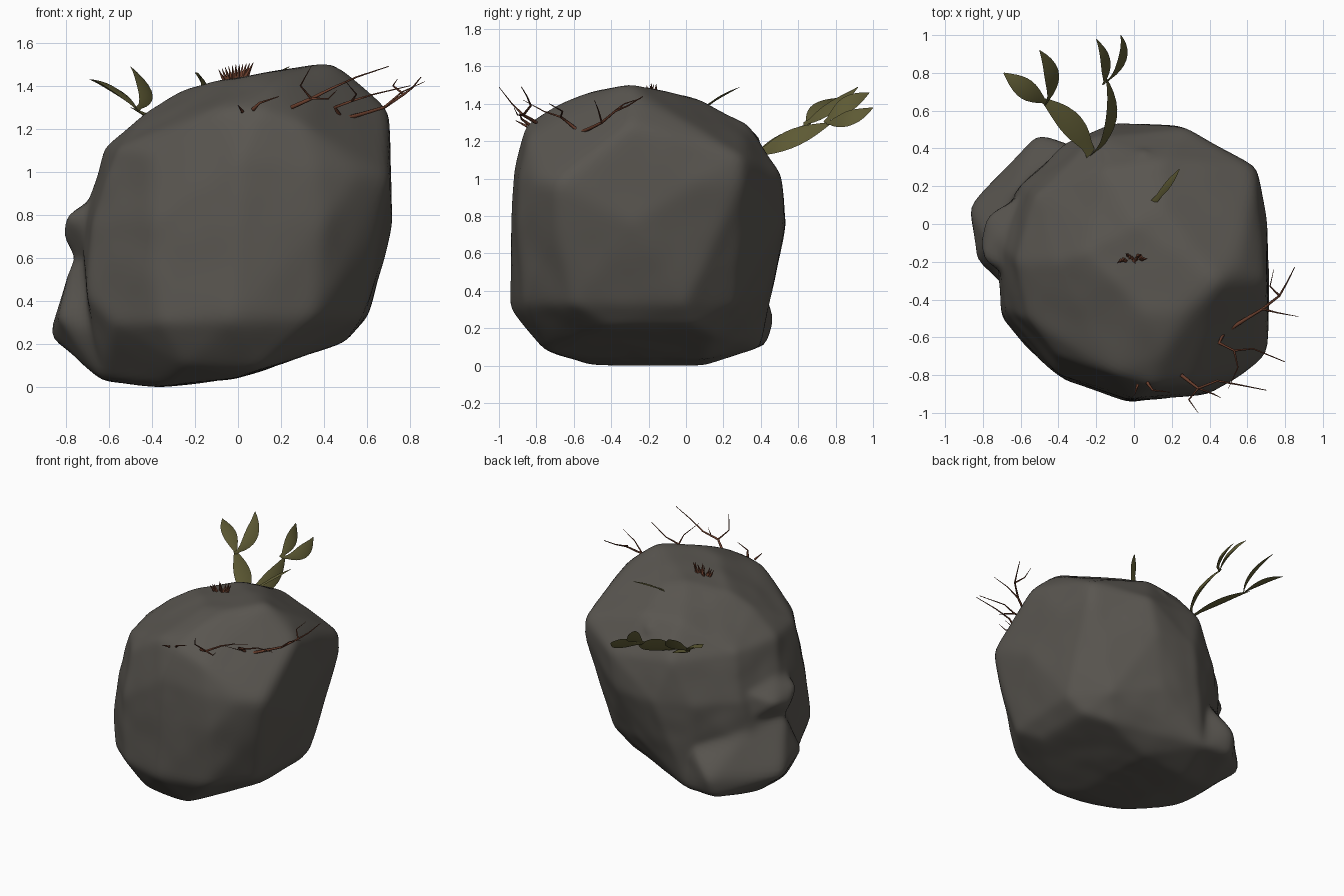
import bpy, bmesh, math, random
from mathutils import Vector, noise
from mathutils.bvhtree import BVHTree

random.seed(4)
if "Cube" in bpy.data.objects:
    bpy.data.objects.remove(bpy.data.objects["Cube"])


def make_material(name, colour):
    mat = bpy.data.materials.new(name)
    mat.use_nodes = True
    mat.diffuse_color = (*colour, 1)
    shader = mat.node_tree.nodes["Principled BSDF"]
    shader.inputs["Base Color"].default_value = (*colour, 1)
    shader.inputs["Roughness"].default_value = 0.9
    return mat


STONE = make_material("dark stone", (0.1, 0.092, 0.08))
LEAF = make_material("olive leaf", (0.11, 0.101, 0.034))
TWIG = make_material("reddish twig", (0.14, 0.047, 0.025))


def finish(bm, name, material, angle):
    bmesh.ops.recalc_face_normals(bm, faces=bm.faces)
    mesh = bpy.data.meshes.new(name)
    bm.to_mesh(mesh)
    bm.free()
    mesh.materials.append(material)
    obj = bpy.data.objects.new(name, mesh)
    bpy.context.collection.objects.link(obj)
    bpy.ops.object.select_all(action="DESELECT")
    obj.select_set(True)
    bpy.context.view_layer.objects.active = obj
    bpy.ops.object.shade_smooth_by_angle(angle=math.radians(angle))


def hull_tree(points):
    bm = bmesh.new()
    for p in points:
        bm.verts.new(p)
    bmesh.ops.convex_hull(bm, input=bm.verts[:])
    tree = BVHTree.FromBMesh(bm)
    bm.free()
    return tree


def layer(height, tilt, outline):
    return [(x, y, height + tilt * x) for x, y in outline]


# Boulder: stacked outlines, tilted where the stone leans
keel = layer(0.04, 0.11, [(-.36, -.52), (-.36, .1), (0, .1), (0, -.55)])
sill = layer(0.04, 0.34, [(.35, -.5), (.35, .15), (.5, -.4), (.5, .05), (.1, -.76)])
toe = [(-.63, -.3, .03), (-.63, .05, .03), (-.25, -.74, .1), (-.3, .4, .1)]
base = layer(0.31, 0.03, [(-.57, -.66), (-.36, -.83), (-.03, -.94), (.35, -.87),
                          (.58, -.6), (.61, 0), (.42, .26), (-.36, .38), (-.7, .1)])
belly = layer(0.76, 0, [(.72, -.28), (.68, -.02), (.22, .52), (-.1, .54), (-.36, .43), (-.6, .2),
                        (-.73, -.1), (-.68, -.46), (-.4, -.8), (0, -.94), (.4, -.9), (.67, -.68)])
shoulder = layer(1.05, -0.1, [(.7, -.28), (.71, -.7), (.56, -.81), (.37, -.89), (0, -.92), (-.4, -.7),
                              (-.56, -.5), (-.62, -.2), (-.52, .15), (-.2, .46), (.28, .51), (.65, .3), (.7, .05)])
brow = layer(1.29, 0, [(.7, -.3), (.1, -.86), (-.1, -.8), (-.42, -.2), (-.15, .29), (.15, .33), (.6, .02)])
crown = layer(1.44, 0.16, [(.45, -.3), (.25, -.47), (.3, -.2), (.05, -.47), (-.1, -.3), (0, 0)])
edge = [(.15, -.7, 1.4), (.57, -.2, 1.4), (.15, .08, 1.42), (-.26, -.15, 1.38),
        (.65, .3, 1.12), (.3, -.85, 1.22), (-.7, -.5, .42), (.1, .43, .4)]
# Low foot on the back left and a slab resting above it
foot = toe + [(-.88, .1, .24), (-.83, -.2, .33), (-.51, .48, .26), (-.54, .43, .1), (-.77, -.1, .6),
              (-.62, .2, .52), (-.36, .43, .4), (0, 0, .1), (-.3, -.4, .03)]
slab = [(-.8, -.2, .8), (-.82, -.1, .7), (-.79, .04, .74), (-.77, -.1, .6), (-.71, -.08, .86),
        (-.5, -.3, .9), (-.5, .2, .86), (-.5, -.35, .55), (-.5, .2, .5)]
body = keel + sill + toe + base + belly + shoulder + brow + crown + edge
trees = [hull_tree(points) for points in (body, foot, slab)]

bm = bmesh.new()
bmesh.ops.create_icosphere(bm, subdivisions=6, radius=1)
centre = Vector((-.1, -.15, .68))
for v in bm.verts:
    direction = v.co.normalized()
    reach = 0
    for tree in trees:
        # cast inward so the outermost surface is found
        hit = tree.ray_cast(centre + direction * 3, -direction)[0]
        if hit:
            reach = max(reach, (hit - centre).length)
    reach += 0.008 * noise.noise(direction * 4)
    v.co = centre + direction * reach
for _ in range(3):
    bmesh.ops.smooth_vert(bm, verts=bm.verts, factor=0.5, use_axis_x=True, use_axis_y=True, use_axis_z=True)
finish(bm, "boulder", STONE, 40)


def leaf(name, start, bend, end, side, width, foot_width=0.25):
    """A curved lens-shaped blade, widest past its middle."""
    a, b, c = Vector(start), Vector(bend), Vector(end)
    side = Vector(side).normalized()
    bm = bmesh.new()
    rings = []
    steps = 10
    for i in range(steps + 1):
        t = i / steps
        p = a * (1 - t) ** 2 + b * 2 * t * (1 - t) + c * t * t
        along = ((b - a) * (1 - t) + (c - b) * t).normalized()
        across = (side - along * side.dot(along)).normalized()
        up = along.cross(across)
        w = width * max(foot_width * (1 - t), math.sin(math.pi * t ** 1.1)) + 0.002
        rings.append([bm.verts.new(p + d) for d in
                      (across * w, up * w * 0.3, -across * w, -up * w * 0.2)])
    for r, s in zip(rings, rings[1:]):
        for k in range(4):
            bm.faces.new((r[k], r[k - 1], s[k - 1], s[k]))
    bm.faces.new(rings[0])
    bm.faces.new(rings[-1])
    finish(bm, name, LEAF, 50)


# Two leafy sprouts at the back and one blade on top
flat, upright = (.68, .72, -.2), (.42, 0, -.75)
leaf("left_stem_leaf", (-.22, .35, 1.12), (-.28, .52, 1.2), (-.5, .67, 1.3), flat, .062, .5)
leaf("left_outer_leaf", (-.46, .64, 1.28), (-.56, .7, 1.4), (-.69, .8, 1.43), flat, .052)
leaf("left_inner_leaf", (-.47, .63, 1.29), (-.38, .76, 1.36), (-.5, .92, 1.49), flat, .045)
leaf("right_stem_leaf", (-.22, .36, 1.12), (-.06, .52, 1.2), (-.15, .78, 1.3), upright, .055, .5)
leaf("right_outer_leaf", (-.15, .75, 1.3), (-.02, .85, 1.3), (-.07, 1.0, 1.38), upright, .045)
leaf("right_inner_leaf", (-.16, .74, 1.3), (-.12, .84, 1.4), (-.2, .98, 1.46), upright, .045)
leaf("top_blade", (.09, .1, 1.38), (.17, .19, 1.45), (.24, .29, 1.49), (1, -.8, 0), .016, 1)


def twig(name, thickness, *points):
    curve = bpy.data.curves.new(name, "CURVE")
    curve.dimensions = "3D"
    curve.bevel_depth = thickness
    curve.bevel_resolution = 1
    curve.use_fill_caps = True
    spline = curve.splines.new("POLY")
    spline.points.add(len(points) - 1)
    for i, (point, p) in enumerate(zip(spline.points, points)):
        point.co = (*p, 1)
        point.radius = 1 - 0.8 * i / (len(points) - 1)
    curve.materials.append(TWIG)
    bpy.context.collection.objects.link(bpy.data.objects.new(name, curve))


# Dry twigs on the front right edge
fork = (.68, -.45, 1.3)
twig("side_twig", .011, (.47, -.58, 1.24), (.58, -.51, 1.27), fork, (.77, -.38, 1.36), (.81, -.31, 1.39), (.85, -.23, 1.44))
twig("side_twig_shoot", .006, fork, (.76, -.47, 1.37), (.87, -.49, 1.42))
twig("side_twig_upper", .006, (.77, -.38, 1.36), (.72, -.33, 1.4), (.74, -.24, 1.43))
twig("corner_twig", .01, (.48, -.57, 1.25), (.45, -.63, 1.3), (.53, -.67, 1.33), (.63, -.66, 1.36), (.8, -.73, 1.4))
twig("corner_twig_shoot", .006, (.53, -.67, 1.33), (.55, -.76, 1.36), (.5, -.87, 1.42))
elbow = (.34, -.87, 1.34)
twig("front_twig", .01, (.25, -.8, 1.3), elbow, (.44, -.83, 1.39), (.55, -.85, 1.44), (.7, -.88, 1.49))
twig("front_twig_shoot", .006, elbow, (.29, -.93, 1.4), (.34, -1, 1.49))
twig("front_twig_lower", .006, elbow, (.42, -.9, 1.34), (.46, -.92, 1.38))
twig("small_twig", .009, (.07, -.84, 1.29), (.1, -.88, 1.32), (.19, -.89, 1.35))
twig("tiny_twig", .008, (.02, -.85, 1.28), (.0, -.91, 1.31))

# Spiky tuft on the crown
bm = bmesh.new()
for i in range(11):
    spread = (i - 5) / 5
    root = Vector((-.01 + .05 * spread, -.18 + random.uniform(-.015, .015), 1.43 + .015 * spread))
    lean = Vector((.5 * spread, random.uniform(-.4, .3), 1)).normalized()
    spike = bmesh.ops.create_cone(bm, segments=4, radius1=.013, radius2=.001, depth=.08, cap_ends=True)
    turn = lean.to_track_quat("Z", "Y")
    for v in spike["verts"]:
        v.co = root + turn @ (v.co + Vector((0, 0, .03)))
finish(bm, "dry_tuft", TWIG, 30)
